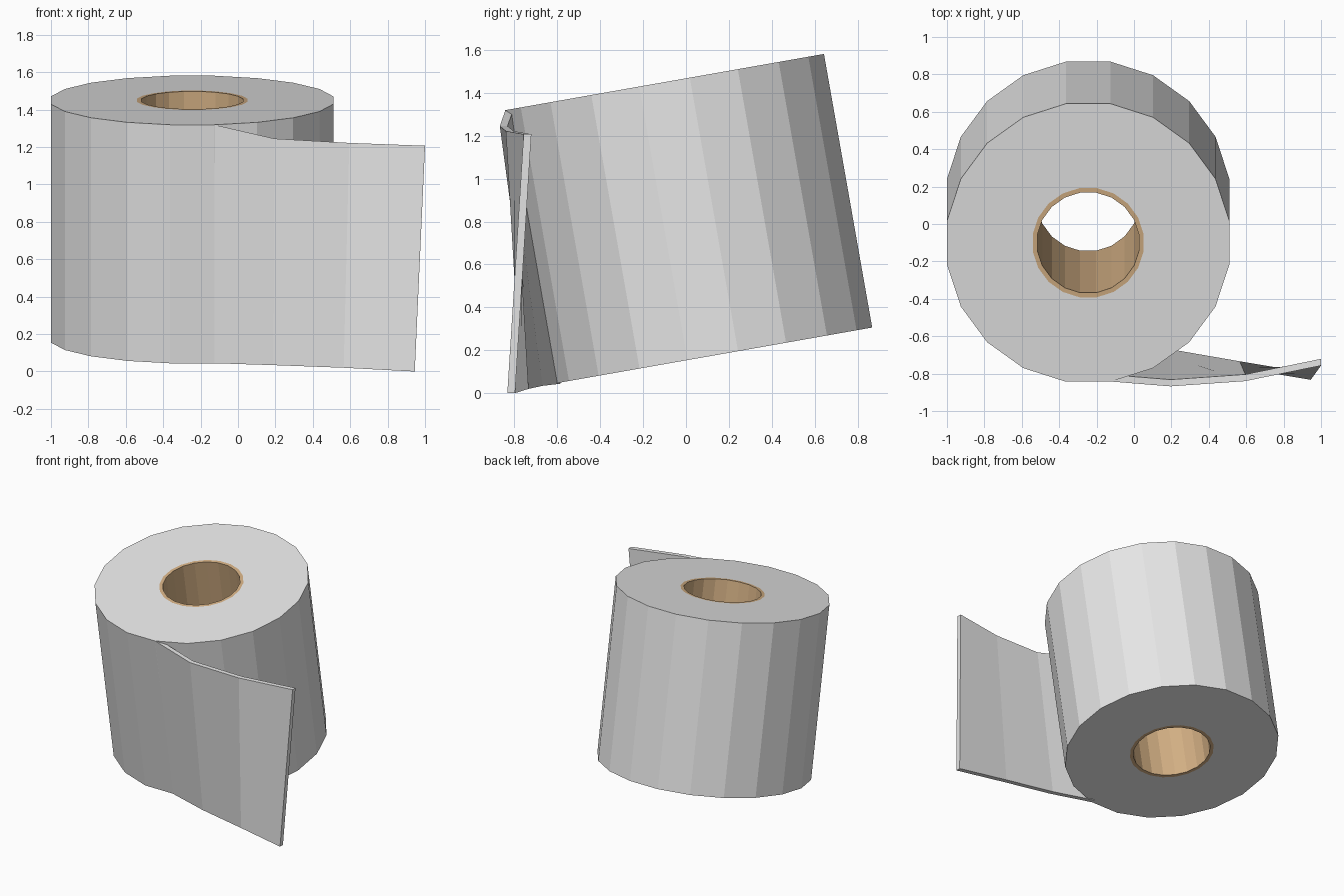
import bpy, bmesh, math
from mathutils import Matrix

if "Cube" in bpy.data.objects:
    bpy.data.objects.remove(bpy.data.objects["Cube"])

SIDES = 20
LENGTH = 1.295
TILT = Matrix.Translation((-0.245, 0.0125, 0.8125)) @ Matrix.Rotation(math.radians(10), 4, 'X')


def material(name, rgb):
    m = bpy.data.materials.new(name)
    m.diffuse_color = (*rgb, 1)
    m.use_nodes = True
    m.node_tree.nodes["Principled BSDF"].inputs["Base Color"].default_value = m.diffuse_color
    return m


def add_object(name, bm, mat):
    me = bpy.data.meshes.new(name)
    bm.to_mesh(me)
    bm.free()
    me.materials.append(mat)
    ob = bpy.data.objects.new(name, me)
    bpy.context.collection.objects.link(ob)
    return ob


def tube(name, r_out, r_in, mat):
    """Faceted tube along the tilted roll axis, open through the middle."""
    bm = bmesh.new()
    profile = [(r_out, -LENGTH / 2), (r_out, LENGTH / 2), (r_in, LENGTH / 2), (r_in, -LENGTH / 2)]
    rings = []
    for i in range(SIDES):
        a = 2 * math.pi * (i + 0.5) / SIDES
        rings.append([bm.verts.new((r * math.cos(a), r * math.sin(a), z)) for r, z in profile])
    for i in range(SIDES):
        a, b = rings[i], rings[(i + 1) % SIDES]
        for j in range(4):
            k = (j + 1) % 4
            bm.faces.new((a[j], b[j], b[k], a[k]))
    bmesh.ops.recalc_face_normals(bm, faces=bm.faces)
    add_object(name, bm, mat).matrix_world = TILT


paper = material("white paper", (0.8, 0.8, 0.8))
card = material("tan cardboard", (0.65, 0.43, 0.23))

# wound paper and cardboard core
tube("paper_roll", 0.764, 0.30, paper)
tube("cardboard_core", 0.30, 0.275, card)

# loose twisted sheet: front edge points along the top and the bottom
top = [(-0.126, -0.842, 1.319), (0.195, -0.868, 1.245), (0.595, -0.84, 1.222), (1.0, -0.757, 1.207)]
bottom = [(-0.126, -0.62, 0.044), (0.19, -0.705, 0.034), (0.565, -0.77, 0.02), (0.945, -0.833, 0.0)]
THICK = 0.036

bm = bmesh.new()
row = lambda pts, dy: [bm.verts.new((x, y + dy, z)) for x, y, z in pts]
tf, bf, tb, bb = row(top, 0), row(bottom, 0), row(top, THICK), row(bottom, THICK)
for i in range(3):
    j = i + 1
    bm.faces.new((bf[i], bf[j], tf[j], tf[i]))    # front
    bm.faces.new((bb[j], bb[i], tb[i], tb[j]))    # back
    bm.faces.new((tf[i], tf[j], tb[j], tb[i]))    # top edge
    bm.faces.new((bf[j], bf[i], bb[i], bb[j]))    # bottom edge
bm.faces.new((bf[3], bb[3], tb[3], tf[3]))        # free end
bm.faces.new((bf[0], tf[0], tb[0], bb[0]))        # end hidden in the roll
add_object("loose_sheet", bm, paper)
